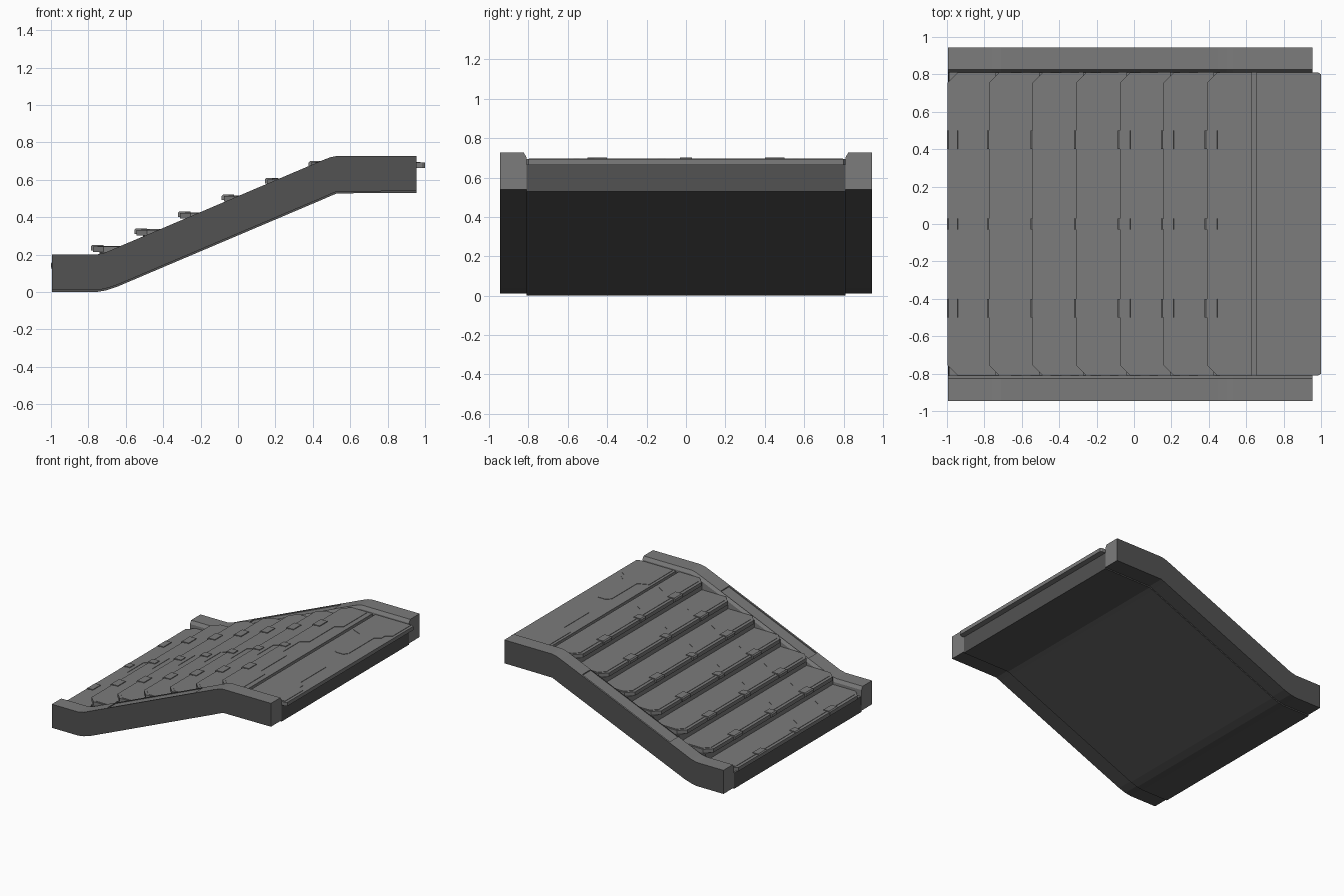
import bpy, bmesh

cube = bpy.data.objects.get("Cube")
if cube:
    bpy.data.objects.remove(cube)


def material(name, v):
    m = bpy.data.materials.new(name)
    m.use_nodes = True
    m.diffuse_color = (v, v, v, 1)
    m.node_tree.nodes["Principled BSDF"].inputs["Base Color"].default_value = (v, v, v, 1)
    return m


MATS = [material("mid_grey", 0.2), material("dark_grey", 0.085)]


def finish(bm, name, dark=lambda f: False):
    """Clean the mesh, colour faces by rule and link the object."""
    bmesh.ops.remove_doubles(bm, verts=bm.verts[:], dist=1e-5)
    bmesh.ops.recalc_face_normals(bm, faces=bm.faces[:])
    bm.normal_update()
    for f in bm.faces:
        f.material_index = int(dark(f))
    mesh = bpy.data.meshes.new(name)
    bm.to_mesh(mesh)
    bm.free()
    for m in MATS:
        mesh.materials.append(m)
    ob = bpy.data.objects.new(name, mesh)
    bpy.context.collection.objects.link(ob)
    return ob


def prism(name, pts, offset, dark=lambda f: False):
    """Extrude a closed outline by an offset vector."""
    bm = bmesh.new()
    face = bm.faces.new([bm.verts.new(p) for p in pts])
    r = bmesh.ops.extrude_face_region(bm, geom=[face])
    moved = [v for v in r["geom"] if isinstance(v, bmesh.types.BMVert)]
    bmesh.ops.translate(bm, verts=moved, vec=offset)
    return finish(bm, name, dark)


def plate(name, half, top, thick):
    """Flat plate whose half outline (y > 0) is mirrored across y = 0."""
    pts = half + [(x, -y) for x, y in reversed(half)]
    return prism(name, [(x, y, top - thick) for x, y in pts], (0, 0, thick))


# Path shared by the rails and the core: x, top, bottom
WIDTH = 0.81
KNEE_LOW = [(-0.995, 0.2, 0.01), (-0.76, 0.2, 0.01), (-0.71, 0.211, 0.018), (-0.65, 0.237, 0.037)]
KNEE_HIGH = [(0.45, 0.704, 0.504), (0.495, 0.721, 0.524), (0.53, 0.728, 0.538), (0.955, 0.728, 0.54)]


def on_slope(x):
    return (x, 0.513 + 0.425 * x, 0.313 + 0.425 * x)


# Side rails with a shallow recessed panel on the slope
DEPTH = 0.008
stations = [s + (0,) for s in KNEE_LOW]
for x, depths in ((-0.51, (0, DEPTH)), (0.27, (DEPTH, 0))):
    stations += [on_slope(x) + (d,) for d in depths]
stations += [s + (0,) for s in KNEE_HIGH]


def rail(name, side):
    bm = bmesh.new()
    rings = []
    for x, t, b, d in stations:
        section = [(0.945, b), (0.945, t), (0.932, t), (0.932, t - d),
                   (0.825, t - d), (0.825, t), (WIDTH, t - 0.025), (WIDTH, b)]
        rings.append([bm.verts.new((x, side * y, z)) for y, z in section])
    for r, s in zip(rings, rings[1:]):
        for i in range(len(r)):
            j = (i + 1) % len(r)
            bm.faces.new((r[i], r[j], s[j], s[i]))
    bm.faces.new(rings[0])
    bm.faces.new(rings[-1])
    bmesh.ops.dissolve_degenerate(bm, dist=1e-5, edges=bm.edges[:])
    return finish(bm, name, lambda f: f.normal.y * side > 0.9 or f.normal.z < -0.3)


rail("left_rail", 1)
rail("right_rail", -1)

# Stepped core under the treads
STEPS, RUN, RISE, THICK = 7, 0.233, 0.09, 0.03
steps = [(max(-0.998, 0.39 - RUN * k), 0.693 - RISE * k) for k in reversed(range(STEPS))]
outline = [(x, b - 0.01) for x, t, b in KNEE_LOW + KNEE_HIGH]
stair = []
for i, (x, z) in enumerate(steps):
    front = x + (0.035 if i else 0.008)
    if i:
        stair.append((front, steps[i - 1][1] - THICK))
    stair.append((front, z - THICK))
stair.append((0.955, steps[-1][1] - THICK))
prism("stair_core", [(x, -WIDTH, z) for x, z in outline + stair[::-1]], (0, 2 * WIDTH, 0),
      lambda f: f.normal.z < -0.3 or abs(f.normal.y) > 0.9
      or abs(f.calc_center_median().x) > 0.94)


def clip(name, x, y, half_width, top):
    """Small nosing clip wrapped over a tread edge."""
    front = max(x - 0.012, -1.0)
    pts = [(front, top - 0.03), (front, top - 0.008), (front + 0.008, top),
           (x + 0.055, top), (x + 0.062, top - 0.03)]
    return prism(name, [(px, y - half_width, z) for px, z in pts], (0, 2 * half_width, 0))


# Treads with a raised stepped inlay and three nosing clips
for i, (x, z) in enumerate(steps):
    end = steps[i + 1][0] + 0.035 if i + 1 < STEPS else 0.63
    plate(f"tread_{i + 1}", [(x, 0.755), (x + 0.055, WIDTH), (end, WIDTH)], z, THICK)
    inlay = [(x + 0.025, 0.75), (x + 0.07, 0.798), (x + 0.2, 0.798), (x + 0.2, 0.5),
             (x + 0.145, 0.465), (x + 0.145, 0.145), (x + 0.085, 0.105)]
    plate(f"tread_inlay_{i + 1}", inlay, z + 0.003, 0.005)
    for y, w in ((-0.45, 0.05), (0, 0.03), (0.45, 0.05)):
        clip(f"nosing_clip_{i + 1}", x, y, w, z + 0.008)

# Upper landing with two mirrored tongue-shaped inlays
top = steps[-1][1]
plate("landing", [(0.655, WIDTH), (0.985, WIDTH), (1.0, 0.8)], top, THICK)
panel = [(0.677, 0.798), (0.977, 0.798), (0.977, 0.57), (0.93, 0.54), (0.93, 0.5),
         (0.885, 0.465), (0.885, 0.145), (0.86, 0.11), (0.79, 0.11), (0.76, 0.145),
         (0.76, 0.465), (0.677, 0.5)]
for label, side in (("left", 1), ("right", -1)):
    prism(f"{label}_landing_inlay", [(x, side * y, top - 0.002) for x, y in panel], (0, 0, 0.005))
